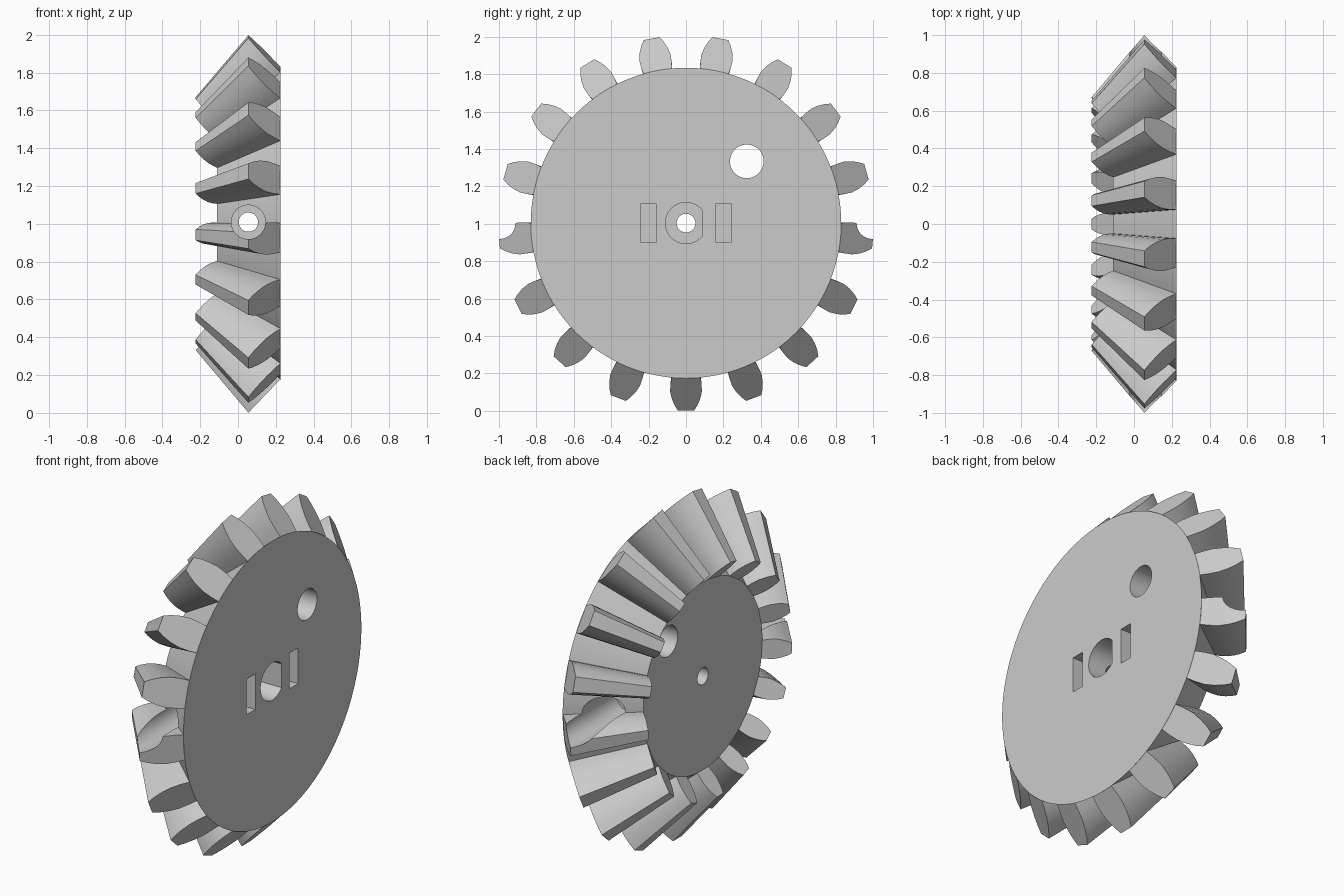
import bpy, bmesh
from math import sin, cos, pi, radians
from mathutils import Vector, Matrix

old = bpy.data.objects.get("Cube")
if old:
    bpy.data.objects.remove(old, do_unlink=True)

CENTRE = Vector((0, 0, 1.004))
APEX = Vector((-0.79, 0, 0))      # common apex of the tooth and root cones
TEETH = 17
BACK, FRONT = 0.225, -0.11        # large and small faces of the body
ROOT = 0.83
SHRINK = 0.67                     # small end of a tooth / large end

grey = bpy.data.materials.new("light_grey")
grey.use_nodes = True
grey.diffuse_color = (0.6, 0.6, 0.6, 1)
grey.node_tree.nodes["Principled BSDF"].inputs["Base Color"].default_value = (0.6, 0.6, 0.6, 1)


def add_loft(bm, ring_a, ring_b):
    """Closed solid between two rings with equal point counts."""
    a = [bm.verts.new(p) for p in ring_a]
    b = [bm.verts.new(p) for p in ring_b]
    bm.faces.new(a)
    bm.faces.new(b[::-1])
    for i in range(len(a)):
        j = (i + 1) % len(a)
        bm.faces.new((a[i], b[i], b[j], a[j]))


def make_object(name, bm):
    bmesh.ops.recalc_face_normals(bm, faces=bm.faces)
    mesh = bpy.data.meshes.new(name)
    bm.to_mesh(mesh)
    bm.free()
    mesh.materials.append(grey)
    obj = bpy.data.objects.new(name, mesh)
    obj.location = CENTRE
    bpy.context.collection.objects.link(obj)
    return obj


def circle(radius, n=48, u=0, v=0):
    return [(u + radius * cos(2 * pi * i / n), v + radius * sin(2 * pi * i / n)) for i in range(n)]


def along_x(points, x):
    return [Vector((x, u, v)) for u, v in points]


def along_y(points, y):
    return [Vector((u, y, v)) for u, v in points]


def cutter(name, place, points, start, end):
    bm = bmesh.new()
    add_loft(bm, place(points, start), place(points, end))
    obj = make_object(name, bm)
    obj.hide_render = True
    return obj


# Conical body
bm = bmesh.new()
front_radius = ROOT * (FRONT - APEX.x) / (BACK - APEX.x)
add_loft(bm, along_x(circle(ROOT, 96), BACK), along_x(circle(front_radius, 96), FRONT))
body = make_object("gear_body", bm)

# Tapered teeth: rounded profile (radius, half width) on the slanted back plane
flank = [(0.825, 0.077), (0.86, 0.083), (0.90, 0.085), (0.94, 0.076), (0.975, 0.061), (1.003, 0.043)]
outline = [(r, w) for r, w in flank] + [(r, -w) for r, w in reversed(flank)]
large_end = [Vector((BACK - (r - 0.825) * 0.955, w, -r)) for r, w in outline]
small_end = [APEX + (p - APEX) * SHRINK for p in large_end]
bm = bmesh.new()
for k in range(TEETH):
    turn = Matrix.Rotation(2 * pi * k / TEETH, 3, 'X')
    add_loft(bm, [turn @ p for p in large_end], [turn @ p for p in small_end])
teeth = make_object("gear_teeth", bm)

# Hub bore with a flat side, nut slots, cross bore and off-centre hole
SCREW_X = 0.055
slot = [(0.16, -0.105), (0.24, -0.105), (0.24, 0.105), (0.16, 0.105)]
d_shape = [p for p in circle(0.11, 64) if p[0] < 0.09]
body_cuts = [
    cutter("shaft_hole", along_x, circle(0.05), -0.5, 0.5),
    cutter("shaft_socket", along_x, d_shape, -0.04, 0.5),
    cutter("nut_slot_left", along_x, slot, -0.05, 0.5),
    cutter("nut_slot_right", along_x, [(-u, v) for u, v in slot], -0.05, 0.5),
    cutter("cross_hole", along_y, circle(0.051, 48, SCREW_X, 0.005), -1.2, 1.2),
]
shared_cuts = [
    cutter("round_hole", along_x, circle(0.09, 48, 0.325, 0.33), -0.5, 0.5),
    cutter("screw_recess_back", along_y, circle(0.09, 48, SCREW_X, 0.005), 0.45, 1.2),
    cutter("screw_recess_front", along_y, circle(0.09, 48, SCREW_X, 0.005), -1.2, -0.45),
]


def finish(obj, cuts):
    bpy.ops.object.select_all(action='DESELECT')
    bpy.context.view_layer.objects.active = obj
    obj.select_set(True)
    for tool in cuts:
        mod = obj.modifiers.new(tool.name, 'BOOLEAN')
        mod.operation = 'DIFFERENCE'
        mod.solver = 'EXACT'
        mod.object = tool
        bpy.ops.object.modifier_apply(modifier=mod.name)
    bpy.ops.object.shade_smooth_by_angle(angle=radians(25))


finish(body, body_cuts + shared_cuts)
finish(teeth, shared_cuts)
for tool in body_cuts + shared_cuts:
    bpy.data.objects.remove(tool, do_unlink=True)
